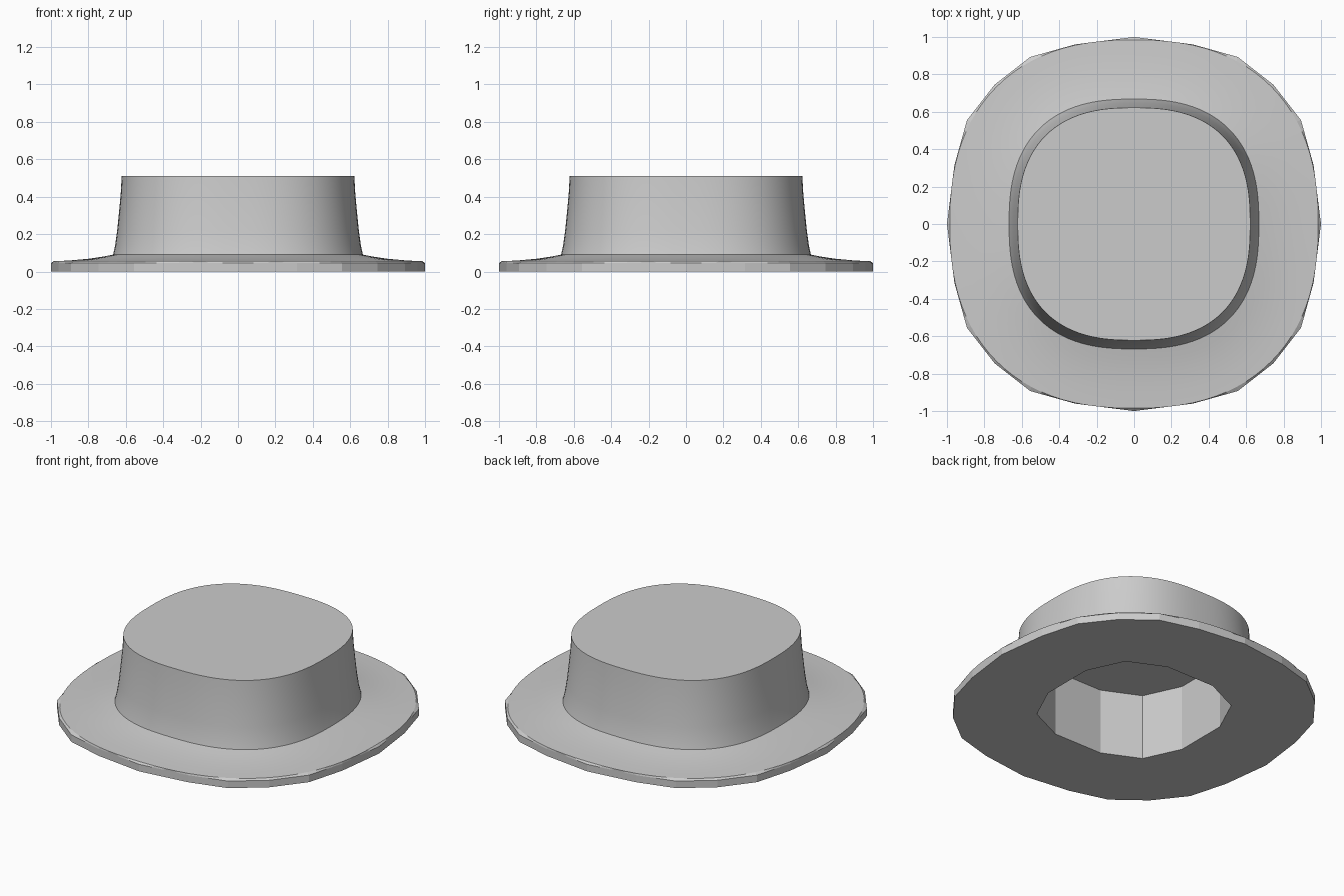
import bpy, bmesh, math
from math import cos, sin, pi, copysign

if "Cube" in bpy.data.objects:
    bpy.data.objects.remove(bpy.data.objects["Cube"])

N = 96  # points in every ring


def squircle(r, n, z):
    """Smooth rounded-square ring."""
    ring = []
    for i in range(N):
        t = 2 * pi * i / N
        c, s = cos(t), sin(t)
        ring.append((r * copysign(abs(c) ** (2 / n), c),
                     r * copysign(abs(s) ** (2 / n), s), z))
    return ring


def faceted(quarter, z, start=0, scale=1.0):
    """Ring along a straight-sided polygon, from one quarter's corners."""
    pts = []
    for q in range(4):
        for x, y in quarter:
            for _ in range(q):
                x, y = -y, x
            pts.append((x * scale, y * scale))
    step = N // len(pts)
    ring = [None] * N
    for k, (ax, ay) in enumerate(pts):
        bx, by = pts[(k + 1) % len(pts)]
        for j in range(step):
            f = j / step
            ring[(start + k * step + j) % N] = (ax + (bx - ax) * f, ay + (by - ay) * f, z)
    return ring


RIM = [(1, 0), (0.96, 0.315), (0.893, 0.555), (0.745, 0.745), (0.555, 0.893), (0.315, 0.96)]
HOLE = [(0.507, 0.17), (0.40, 0.40), (0.17, 0.507)]

# (ring, is the band leading to this ring smooth?)
rings = [
    # head opening and underside
    (faceted(HOLE, 0.42, 4), False),
    (faceted(HOLE, 0.0, 4), False),
    (faceted(RIM, 0.0), False),
    # brim edge
    (faceted(RIM, 0.045), False),
    (squircle(0.985, 2.36, 0.055), False),
    # brim top
    (squircle(0.90, 2.38, 0.059), True),
    (squircle(0.80, 2.43, 0.068), True),
    (squircle(0.72, 2.5, 0.080), True),
    (squircle(0.668, 2.53, 0.090), True),
    # crown
    (squircle(0.657, 2.53, 0.14), True),
    (squircle(0.646, 2.53, 0.22), True),
    (squircle(0.636, 2.53, 0.32), True),
    (squircle(0.627, 2.53, 0.42), True),
    (squircle(0.622, 2.53, 0.51), True),
]

bm = bmesh.new()
loops = [[bm.verts.new(p) for p in ring] for ring, _ in rings]
for k in range(1, len(loops)):
    a, b = loops[k - 1], loops[k]
    for i in range(N):
        j = (i + 1) % N
        bm.faces.new((a[i], a[j], b[j], b[i])).smooth = rings[k][1]
bm.faces.new(loops[-1])            # crown top
bm.faces.new(loops[0][::-1])       # ceiling of the opening
bmesh.ops.recalc_face_normals(bm, faces=bm.faces)
for e in bm.edges:
    e.smooth = e.calc_face_angle(0) < math.radians(30)

mesh = bpy.data.meshes.new("flat_top_hat")
bm.to_mesh(mesh)
bm.free()
hat = bpy.data.objects.new("flat_top_hat", mesh)
bpy.context.collection.objects.link(hat)
